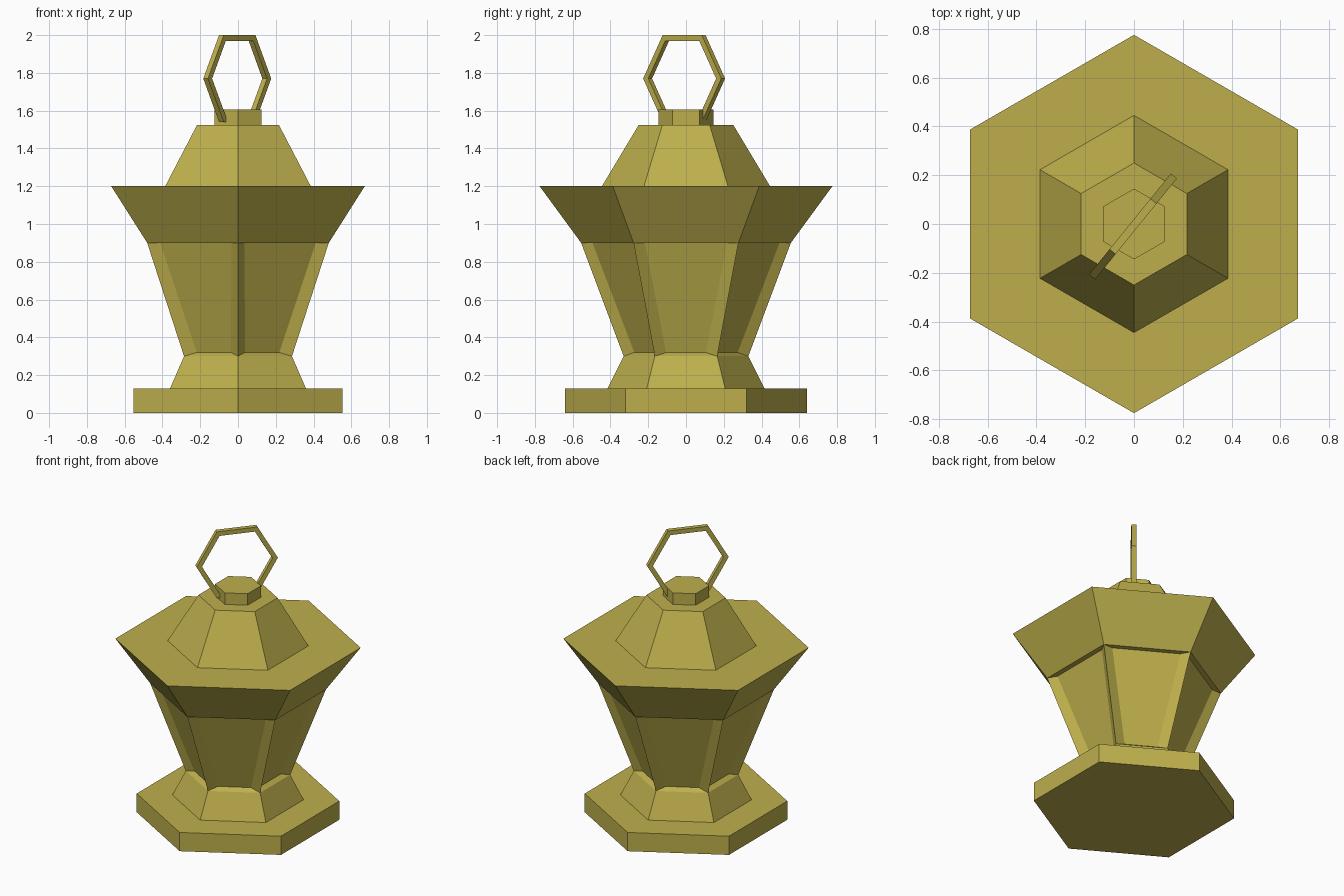
import bpy, bmesh
from math import sin, cos, pi, radians
from mathutils import Vector, Matrix

if "Cube" in bpy.data.objects:
    bpy.data.objects.remove(bpy.data.objects["Cube"])

olive = bpy.data.materials.new("olive brass")
olive.use_nodes = True
colour = (0.51, 0.43, 0.073, 1)
olive.diffuse_color = colour
olive.node_tree.nodes["Principled BSDF"].inputs["Base Color"].default_value = colour


def polar(radius, angle, z):
    return Vector((radius * cos(angle), radius * sin(angle), z))


def hexagon(radius, z, offset=pi / 2):
    return [polar(radius, offset + i * pi / 3, z) for i in range(6)]


def finish(name, bm):
    bmesh.ops.recalc_face_normals(bm, faces=bm.faces)
    mesh = bpy.data.meshes.new(name)
    bm.to_mesh(mesh)
    bm.free()
    mesh.materials.append(olive)
    obj = bpy.data.objects.new(name, mesh)
    bpy.context.collection.objects.link(obj)
    return obj


def loft(name, rings, closed=False):
    """Join equal-sized loops of points, capping the ends or closing the tube."""
    bm = bmesh.new()
    loops = [[bm.verts.new(p) for p in ring] for ring in rings]
    n = len(loops[0])
    pairs = list(zip(loops, loops[1:]))
    if closed:
        pairs.append((loops[-1], loops[0]))
    else:
        bm.faces.new(loops[0])
        bm.faces.new(loops[-1])
    for a, b in pairs:
        for i in range(n):
            j = (i + 1) % n
            bm.faces.new((a[i], a[j], b[j], b[i]))
    return finish(name, bm)


def hex_part(name, profile):
    return loft(name, [hexagon(r, z) for r, z in profile])


# Stacked six-sided parts, each given as (corner radius, height)
hex_part("base_plate", [(0.64, 0), (0.64, 0.13)])
hex_part("foot", [(0.415, 0.13), (0.33, 0.3)])
hex_part("window_panels", [(0.33, 0.3), (0.295, 0.32), (0.515, 0.9)])
hex_part("roof", [(0.555, 0.9), (0.775, 1.2), (0.445, 1.2), (0.25, 1.525)])
hex_part("cap", [(0.145, 1.525), (0.145, 1.605)])


# Sharp triangular posts leaning outward at each corner
def post_section(radius, z, angle, width=0.09):
    corner = polar(radius, angle, z)
    sides = [corner - polar(width, angle + s * pi / 6, 0) for s in (-1, 1)]
    return [corner] + sides


for i in range(6):
    angle = pi / 2 + i * pi / 3
    loft(f"corner_post_{i + 1}",
         [post_section(0.33, 0.3, angle), post_section(0.555, 0.9, angle)])

# Upright six-sided carrying ring with a square section, turned on the cap
outer, inner, half = 0.266, 0.231, 0.016
rings = [hexagon(r, z, 0) for r, z in
         ((outer, -half), (outer, half), (inner, half), (inner, -half))]
handle = loft("carrying_ring", rings, closed=True)
handle.data.transform(Matrix.Translation((-0.004, -0.01, 1.77))
                      @ Matrix.Rotation(radians(51), 4, "Z")
                      @ Matrix.Rotation(pi / 2, 4, "X"))
